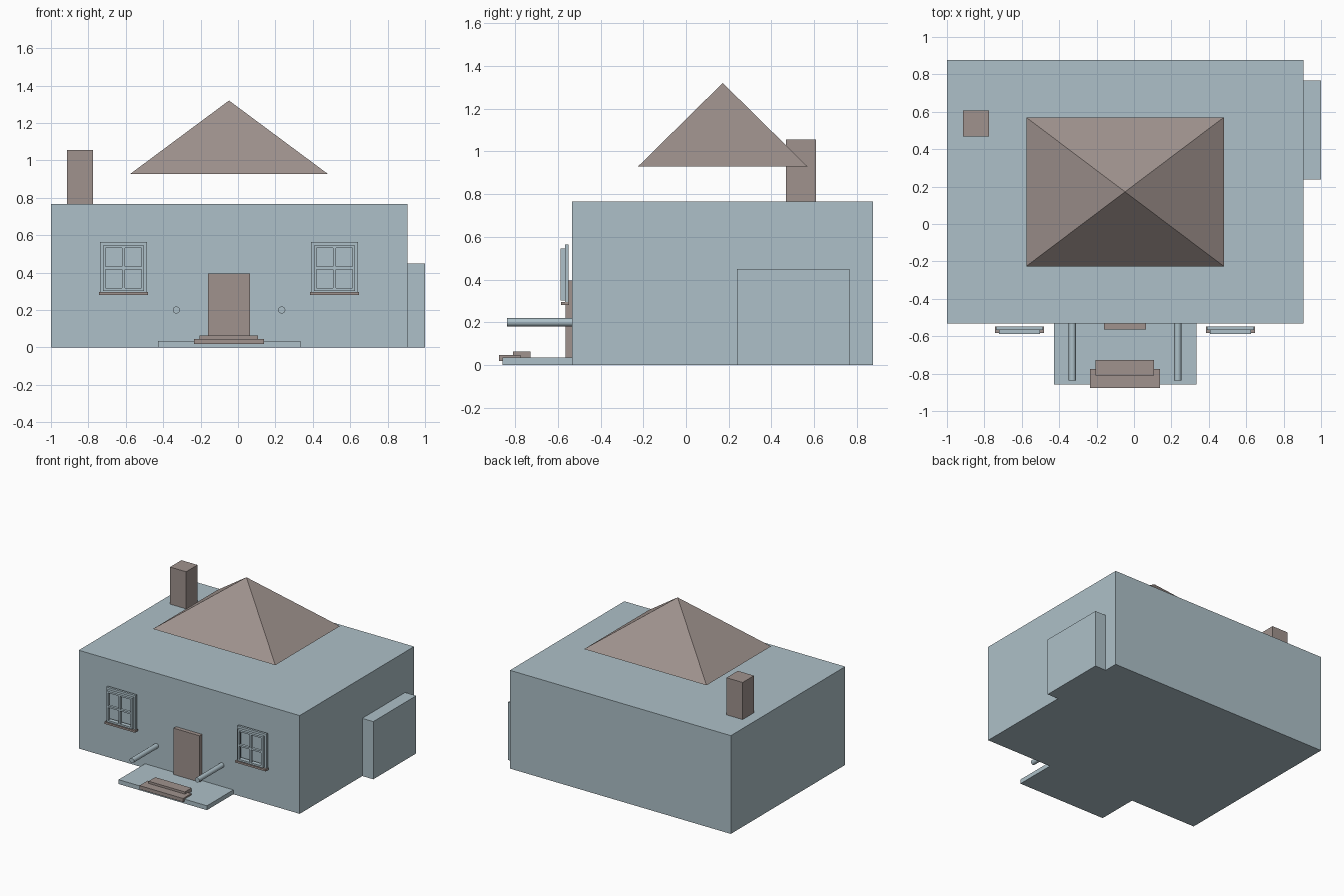
import bpy
import bmesh
from math import radians
from mathutils import Matrix, Vector

cube = bpy.data.objects.get("Cube")
if cube:
    bpy.data.objects.remove(cube, do_unlink=True)


def make_material(name, color):
    mat = bpy.data.materials.new(name)
    mat.use_nodes = True
    mat.diffuse_color = color
    mat.node_tree.nodes["Principled BSDF"].inputs["Base Color"].default_value = color
    return mat


BLUE = make_material("pale_blue", (0.42, 0.53, 0.58, 1))
BROWN = make_material("warm_brown", (0.35, 0.29, 0.27, 1))


def add_box(bm, x, y, z):
    """Add a box spanning the (min, max) pairs."""
    spans = (x, y, z)
    size = Vector([b - a for a, b in spans])
    centre = Vector([(a + b) / 2 for a, b in spans])
    bmesh.ops.create_cube(
        bm, size=1, matrix=Matrix.Translation(centre) @ Matrix.Diagonal(size).to_4x4())


def finish(bm, name, mat):
    mesh = bpy.data.meshes.new(name)
    bm.to_mesh(mesh)
    bm.free()
    mesh.materials.append(mat)
    obj = bpy.data.objects.new(name, mesh)
    bpy.context.collection.objects.link(obj)
    return obj


def box(name, mat, x, y, z):
    bm = bmesh.new()
    add_box(bm, x, y, z)
    return finish(bm, name, mat)


def frame(name, x, y, z, width, bars=0):
    """Rectangular frame with an optional glazing cross."""
    bm = bmesh.new()
    inner_z = (z[0] + width, z[1] - width)
    add_box(bm, (x[0], x[0] + width), y, z)
    add_box(bm, (x[1] - width, x[1]), y, z)
    inner_x = (x[0] + width, x[1] - width)
    add_box(bm, inner_x, y, (z[0], inner_z[0]))
    add_box(bm, inner_x, y, (inner_z[1], z[1]))
    if bars:
        cx, cz = sum(x) / 2, sum(z) / 2
        add_box(bm, (cx - bars, cx + bars), y, inner_z)
        add_box(bm, (inner_x[0], cx - bars), y, (cz - bars, cz + bars))
        add_box(bm, (cx + bars, inner_x[1]), y, (cz - bars, cz + bars))
    return finish(bm, name, BLUE)


CENTRE = -0.048   # middle of the house across x
FRONT = -0.533    # plane of the front wall

# House body and side annexe
box("house_walls", BLUE, (-1, 0.905), (FRONT, 0.876), (0, 0.766))
box("side_annexe", BLUE, (0.905, 1), (0.238, 0.766), (0, 0.45))

# Chimney
box("chimney", BROWN, (-0.914, -0.775), (0.468, 0.608), (0.766, 1.055))

# Floating hipped roof: a box with its top pulled to one point
bm = bmesh.new()
add_box(bm, (-0.576, 0.48), (-0.226, 0.57), (0.928, 1.32))
top = [v for v in bm.verts if v.co.z > 1]
bmesh.ops.pointmerge(bm, verts=top, merge_co=(CENTRE, 0.172, 1.32))
finish(bm, "roof", BROWN)

# Porch, steps and door
box("porch_slab", BLUE, (-0.429, 0.333), (-0.858, FRONT), (0, 0.034))
box("lower_step", BROWN, (-0.236, 0.14), (-0.876, -0.775), (0.018, 0.046))
box("upper_step", BROWN, (-0.205, 0.108), (-0.809, -0.727), (0.034, 0.063))
box("front_door", BROWN, (-0.161, 0.064), (-0.564, FRONT), (0.034, 0.395))

for side, sign in (("right", -1), ("left", 1)):
    # Round handrail
    bm = bmesh.new()
    place = Matrix.Translation((CENTRE + sign * 0.282, -0.685, 0.2))
    bmesh.ops.create_cone(
        bm, cap_ends=True, segments=24, radius1=0.019, radius2=0.019, depth=0.304,
        matrix=place @ Matrix.Rotation(radians(90), 4, "X"))
    rail = finish(bm, side + "_handrail", BLUE)
    bpy.ops.object.select_all(action="DESELECT")
    bpy.context.view_layer.objects.active = rail
    rail.select_set(True)
    bpy.ops.object.shade_smooth_by_angle(angle=radians(40))

    # Window casing, sash and sill
    cx = CENTRE + sign * 0.564
    frame(side + "_window_casing", (cx - 0.126, cx + 0.126),
          (-0.567, -0.549), (0.295, 0.563), 0.019)
    frame(side + "_window_sash", (cx - 0.11, cx + 0.11),
          (-0.588, -0.567), (0.303, 0.546), 0.014, 0.007)
    box(side + "_window_sill", BROWN, (cx - 0.132, cx + 0.132),
        (-0.584, -0.547), (0.281, 0.296))
